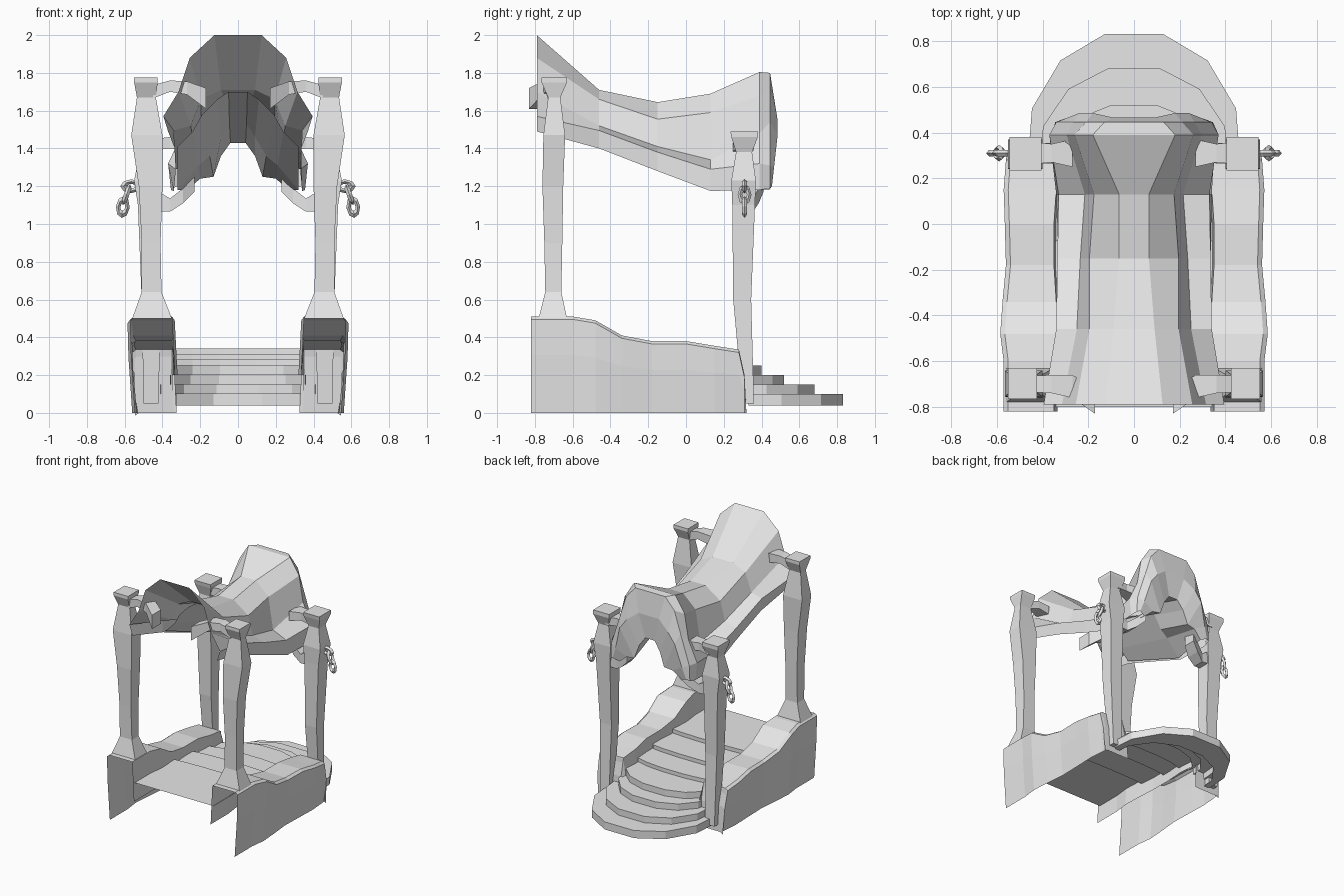
import bpy, bmesh, math

cube = bpy.data.objects.get("Cube")
if cube:
    bpy.data.objects.remove(cube, do_unlink=True)

stone = bpy.data.materials.new("pale_stone")
stone.use_nodes = True
COLOUR = (0.8, 0.8, 0.8, 1)
stone.diffuse_color = COLOUR
stone.node_tree.nodes["Principled BSDF"].inputs["Base Color"].default_value = COLOUR


def loft(name, rows, closed=False, caps=False, flip=False):
    """Skin a list of equal-length point rows with quads."""
    bm = bmesh.new()
    grid = [[bm.verts.new(p) for p in row] for row in rows]
    n = len(rows[0])
    for a, b in zip(grid, grid[1:]):
        for i in range(n if closed else n - 1):
            j = (i + 1) % n
            bm.faces.new((a[i], a[j], b[j], b[i]))
    if caps:
        bm.faces.new(grid[0])
        bm.faces.new(grid[-1])
        bmesh.ops.recalc_face_normals(bm, faces=bm.faces)
    if flip:
        bmesh.ops.reverse_faces(bm, faces=bm.faces)
    mesh = bpy.data.meshes.new(name)
    bm.to_mesh(mesh)
    bm.free()
    obj = bpy.data.objects.new(name, mesh)
    obj.data.materials.append(stone)
    bpy.context.collection.objects.link(obj)
    return obj


def mirror(obj):
    obj.modifiers.new("Mirror", 'MIRROR')


def pillar(name, levels):
    """Square column from (z, x0, x1, y0, y1) levels."""
    rows = [[(x0, y0, z), (x1, y0, z), (x1, y1, z), (x0, y1, z)]
            for z, x0, x1, y0, y1 in levels]
    mirror(loft(name, rows, closed=True, caps=True))


pillar("front_pillar", [
    (.50, .35, .56, -.78, -.63), (.64, .405, .51, -.745, -.66),
    (.9, .41, .51, -.75, -.655), (1.2, .40, .525, -.76, -.65),
    (1.47, .40, .565, -.755, -.64), (1.67, .435, .535, -.73, -.665),
    (1.75, .425, .55, -.765, -.63), (1.775, .425, .55, -.765, -.63)])
pillar("back_pillar", [
    (.05, .42, .50, .30, .36), (.6, .41, .51, .25, .345),
    (1.1, .41, .53, .245, .365), (1.23, .40, .55, .24, .37),
    (1.38, .43, .52, .265, .35), (1.46, .405, .545, .24, .38),
    (1.49, .405, .545, .235, .38)])


def arm(name, sections):
    """Bracket from (x, y, z, half depth, half height) sections."""
    rows = [[(x, y - d, z - h), (x, y + d, z - h), (x, y + d, z + h), (x, y - d, z + h)]
            for x, y, z, d, h in sections]
    mirror(loft(name, rows, closed=True, caps=True))


arm("front_arm", [(.45, -.70, 1.70, .035, .035), (.36, -.70, 1.73, .04, .03),
                  (.27, -.71, 1.72, .05, .035), (.17, -.775, 1.665, .055, .055)])
arm("back_upper_arm", [(.45, .31, 1.42, .05, .03), (.36, .31, 1.43, .04, .03),
                       (.27, .31, 1.42, .06, .035)])
arm("back_lower_arm", [(.45, .31, 1.13, .045, .06), (.36, .31, 1.10, .045, .035),
                       (.29, .33, 1.15, .055, .04), (.23, .36, 1.21, .05, .04)])

# Side walls: hollow shell of outer sheet, top and short inner sheet
stations = [(-.82, .51, .57, .35), (-.60, .51, .57, .35), (-.48, .49, .585, .335),
            (-.34, .41, .575, .34), (-.18, .38, .56, .35), (0, .38, .565, .35),
            (.15, .355, .57, .34), (.28, .335, .56, .35), (.31, .20, .555, .35),
            (.32, 0, .545, .34)]
rows = []
for y, z, outer, inner in stations:
    rows.append([(outer - .025, y, 0), (outer - .005, y, z * .6), (outer, y, z - .015),
                 (outer - .02, y, z), (inner, y, z), (inner - .015, y, min(z, .2))])
mirror(loft("side_wall", rows, flip=True))
end = [[(.345, .318, 0), (.545, .318, 0)], [(.35, .285, .33), (.55, .285, .33)]]
mirror(loft("wall_end", end, flip=True))

# Staircase: treads and risers lofted between arcs that widen downwards
ARC = [(-1, 0), (-.97, .35), (-.7, .77), (-.28, 1), (.28, 1), (.7, .77), (.97, .35), (1, 0)]


def arc(width, y0, y1, z):
    return [(u * width, y0 + v * (y1 - y0), z) for u, v in ARC]


steps = [(.345, -.32, -.30, .34), (.345, -.08, -.05, .31), (.345, .10, .16, .28),
         (.345, .20, .40, .25), (.36, .25, .52, .20), (.41, .29, .68, .15),
         (.46, .33, .83, .10)]
rows = [arc(.345, -.80, -.80, .34)]
for i, (w, y0, y1, z) in enumerate(steps):
    low = steps[i + 1][3] if i + 1 < len(steps) else .04
    rows += [arc(w, y0, y1, z), arc(w, y0, y1, low)]
w, y0, y1, z = steps[-2]
rows.append(arc(w, y0, y1 - .03, .04))
loft("staircase", rows, flip=True)

# Canopy: arched sheet with side flanges, high at the front, dipping, rounded rear
sections = [
    (-.79, [(.125, 2.0), (.255, 1.88), (.315, 1.70), (.395, 1.57), (.37, 1.49)]),
    (-.46, [(.09, 1.71), (.195, 1.66), (.25, 1.52), (.34, 1.495), (.335, 1.40)]),
    (-.15, [(.065, 1.645), (.195, 1.555), (.235, 1.41), (.335, 1.38), (.33, 1.28)]),
    (.13, [(.065, 1.69), (.175, 1.59), (.215, 1.34), (.33, 1.29), (.34, 1.175)]),
    (.39, [(.18, 1.805), (.26, 1.68), (.295, 1.48), (.37, 1.32), (.355, 1.18)]),
    (.445, [(.13, 1.80), (.21, 1.71), (.265, 1.54), (.34, 1.31), (.345, 1.19)])]
halves = [[(x, y, z) for x, z in half] for y, half in sections]
# Rear curtain folding down to an arch
halves += [
    [(.09, .465, 1.62), (.18, .485, 1.55), (.24, .485, 1.47), (.29, .465, 1.29), (.32, .455, 1.2)],
    [(.04, .45, 1.43), (.09, .455, 1.36), (.13, .46, 1.25), (.20, .455, 1.24), (.27, .44, 1.18)]]
# Underside rising forward to meet the crown
halves += [
    [(.045, .13, 1.53), (.09, .13, 1.46), (.15, .13, 1.36), (.21, .13, 1.31), (.32, .13, 1.18)],
    [(.05, -.45, 1.70), (.11, -.45, 1.66), (.19, -.45, 1.58), (.24, -.45, 1.49), (.32, -.45, 1.41)]]
loft("canopy", [[(-x, y, z) for x, y, z in reversed(half)] + half for half in halves])


# Chains: elongated faceted links
def link(name, x, z, tilt, turn):
    bpy.ops.mesh.primitive_torus_add(major_segments=8, minor_segments=4,
                                     major_radius=.029, minor_radius=.014)
    obj = bpy.context.object
    obj.name = name
    obj.scale = (.85, 1.35, 1)
    obj.rotation_mode = 'XZY'
    obj.location = (x, .31, z)
    obj.rotation_euler = (math.pi / 2, tilt, turn)
    obj.data.materials.append(stone)


for side in (-1, 1):
    link("chain_upper_link", side * .565, 1.20, math.pi / 2, 0)
    link("chain_middle_link", side * .59, 1.155, side * -.35, math.pi / 2)
    link("chain_lower_link", side * .61, 1.09, side * -.1, 0)
